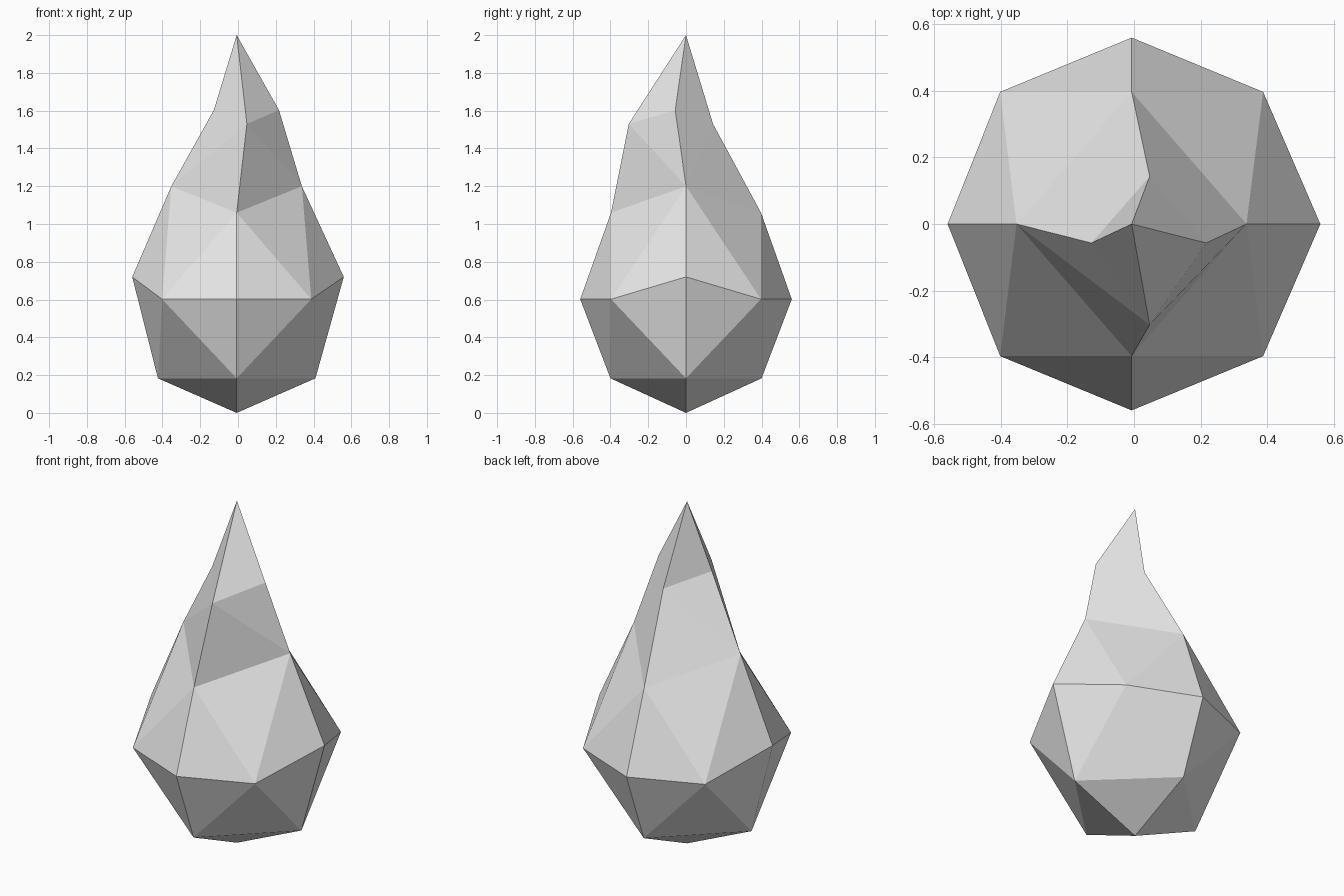
import bpy, bmesh

if "Cube" in bpy.data.objects:
    bpy.data.objects.remove(bpy.data.objects["Cube"], do_unlink=True)

# One plain grey material
grey = bpy.data.materials.new("light grey")
grey.use_nodes = True
colour = (0.8, 0.8, 0.8, 1)
grey.diffuse_color = colour
grey.node_tree.nodes["Principled BSDF"].inputs["Base Color"].default_value = colour

# Rings run counter-clockwise from above: right-hand side (+x), back, -x side, front
AXIS = -0.007
low = [(0.41, 0, 0.183), (AXIS, 0.40, 0.183), (-0.424, 0, 0.183), (AXIS, -0.40, 0.183)]
belly = [(0.56, 0, 0.72), (AXIS, 0.56, 0.602), (-0.56, 0, 0.72), (AXIS, -0.56, 0.602)]
corner = [(0.388, 0.397, 0.602), (-0.402, 0.397, 0.602),
          (-0.402, -0.397, 0.602), (0.388, -0.397, 0.602)]
shoulder = [(0.338, 0, 1.2), (AXIS, 0.397, 1.06), (-0.353, 0, 1.2), (AXIS, -0.397, 1.06)]
neck = [(0.217, -0.057, 1.603), (0.047, 0.143, 1.53),
        (-0.128, -0.057, 1.603), (0.047, -0.303, 1.53)]

bm = bmesh.new()
low, belly, corner, shoulder, neck = (
    [bm.verts.new(p) for p in ring] for ring in (low, belly, corner, shoulder, neck))
base = bm.verts.new((AXIS, 0, 0))
tip = bm.verts.new((AXIS, 0, 2))

for i in range(4):
    j = (i + 1) % 4
    # Facets of the rounded body, one quarter at a time
    faces = [(base, low[j], low[i]), (low[i], low[j], corner[i]),
             (low[i], corner[i], belly[i]), (low[j], belly[j], corner[i]),
             (belly[i], corner[i], shoulder[i]), (corner[i], belly[j], shoulder[j]),
             (corner[i], shoulder[j], shoulder[i])]
    # Neck panels, split from the side shoulders to the front and back neck points
    if i % 2 == 0:
        faces += [(shoulder[i], shoulder[j], neck[j]), (shoulder[i], neck[j], neck[i])]
    else:
        faces += [(shoulder[i], shoulder[j], neck[i]), (shoulder[j], neck[j], neck[i])]
    # Pointed top
    faces.append((neck[i], neck[j], tip))
    for f in faces:
        bm.faces.new(f)

bmesh.ops.recalc_face_normals(bm, faces=bm.faces[:])
mesh = bpy.data.meshes.new("faceted_drop")
bm.to_mesh(mesh)
bm.free()
mesh.materials.append(grey)
drop = bpy.data.objects.new("faceted_drop", mesh)
bpy.context.collection.objects.link(drop)
